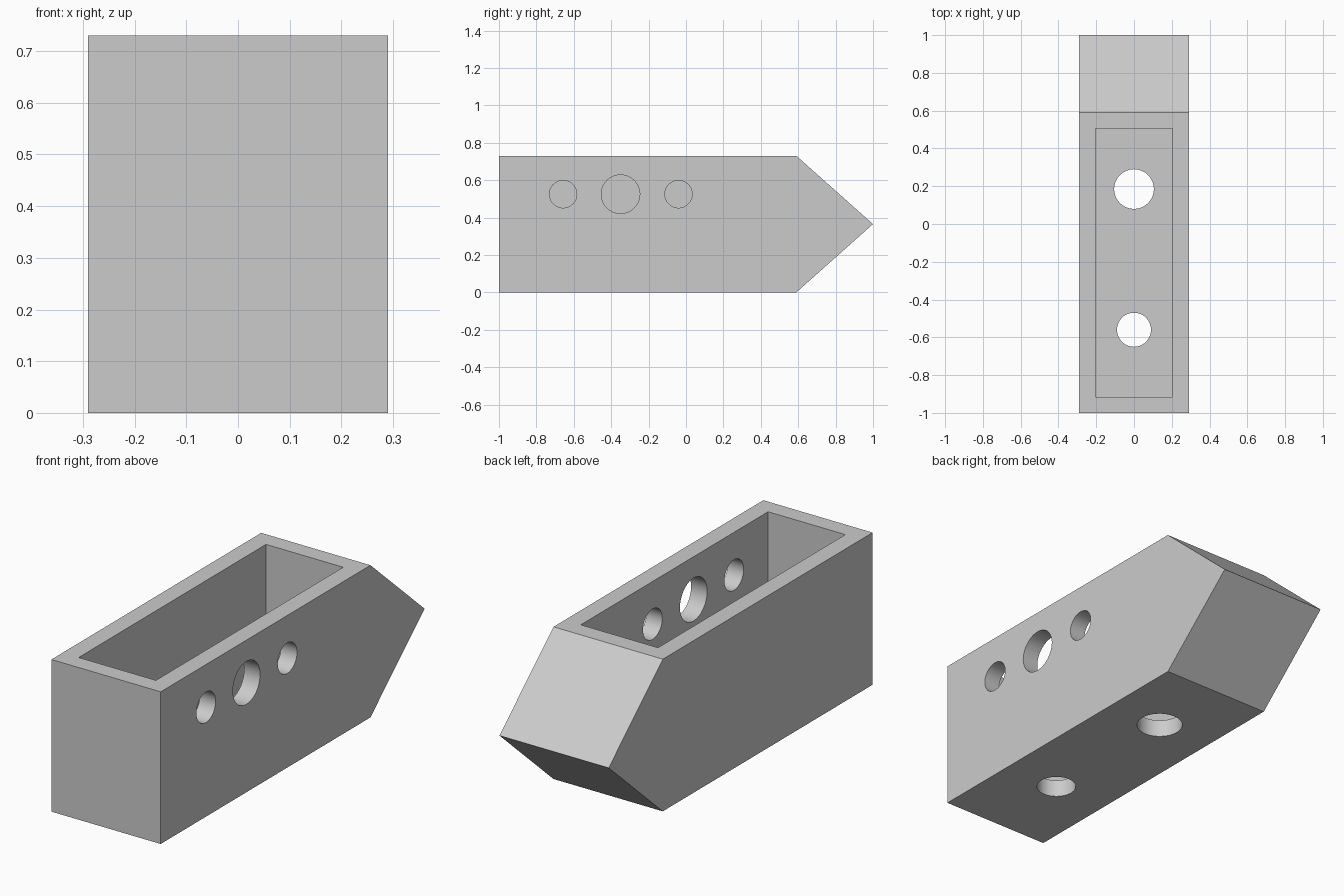
import bpy
import bmesh
import math

cube = bpy.data.objects.get("Cube")
if cube:
    bpy.data.objects.remove(cube, do_unlink=True)

W, H = 0.29, 0.73          # half width, height
SHOULDER, WALL = 0.59, 0.085

grey = bpy.data.materials.new("plain grey")
grey.use_nodes = True
colour = (0.6, 0.6, 0.6, 1)
grey.diffuse_color = colour
grey.node_tree.nodes["Principled BSDF"].inputs["Base Color"].default_value = colour


def prism(name, profile):
    """Extrude a side (y, z) profile across the full width."""
    bm = bmesh.new()
    face = bm.faces.new([bm.verts.new((-W, y, z)) for y, z in profile])
    out = bmesh.ops.extrude_face_region(bm, geom=[face])["geom"]
    verts = [v for v in out if isinstance(v, bmesh.types.BMVert)]
    bmesh.ops.translate(bm, vec=(2 * W, 0, 0), verts=verts)
    bmesh.ops.recalc_face_normals(bm, faces=bm.faces)
    mesh = bpy.data.meshes.new(name)
    bm.to_mesh(mesh)
    bm.free()
    obj = bpy.data.objects.new(name, mesh)
    bpy.context.collection.objects.link(obj)
    obj.data.materials.append(grey)
    return obj


def cut(target, cutter):
    """Subtract a cutter, then discard it."""
    cutter.data.materials.append(grey)
    cutter.hide_render = True
    mod = target.modifiers.new("cut", "BOOLEAN")
    mod.operation, mod.solver, mod.object = "DIFFERENCE", "EXACT", cutter
    bpy.context.view_layer.objects.active = target
    bpy.ops.object.modifier_apply(modifier=mod.name)
    bpy.data.objects.remove(cutter, do_unlink=True)


def drill(target, radius, centre, rotation=(0, 0, 0)):
    bpy.ops.mesh.primitive_cylinder_add(vertices=64, radius=radius, depth=0.3,
                                        location=centre, rotation=rotation)
    cut(target, bpy.context.object)


# Box body with a wedge-shaped back end
body = prism("pointed_box", [(-1, 0), (SHOULDER, 0), (1, H / 2),
                             (SHOULDER, H), (-1, H)])

# Open-topped cavity
front, back = -1 + WALL, SHOULDER - WALL
bpy.ops.mesh.primitive_cube_add(size=1, location=(0, (front + back) / 2, WALL + H / 2))
pocket = bpy.context.object
pocket.scale = (2 * (W - WALL), back - front, H)
bpy.context.view_layer.update()
cut(body, pocket)

# Two holes through the floor
drill(body, 0.105, (0, 0.185, 0))
drill(body, 0.09, (0, -0.56, 0))

# Row of three holes through the left wall
for y, radius in ((-0.04, 0.073), (-0.35, 0.103), (-0.657, 0.073)):
    drill(body, radius, (W, y, 0.525), (0, math.pi / 2, 0))

# Smooth the bores, keep the box edges sharp
bpy.ops.object.select_all(action="DESELECT")
body.select_set(True)
bpy.context.view_layer.objects.active = body
bpy.ops.object.shade_smooth_by_angle(angle=math.radians(30))
